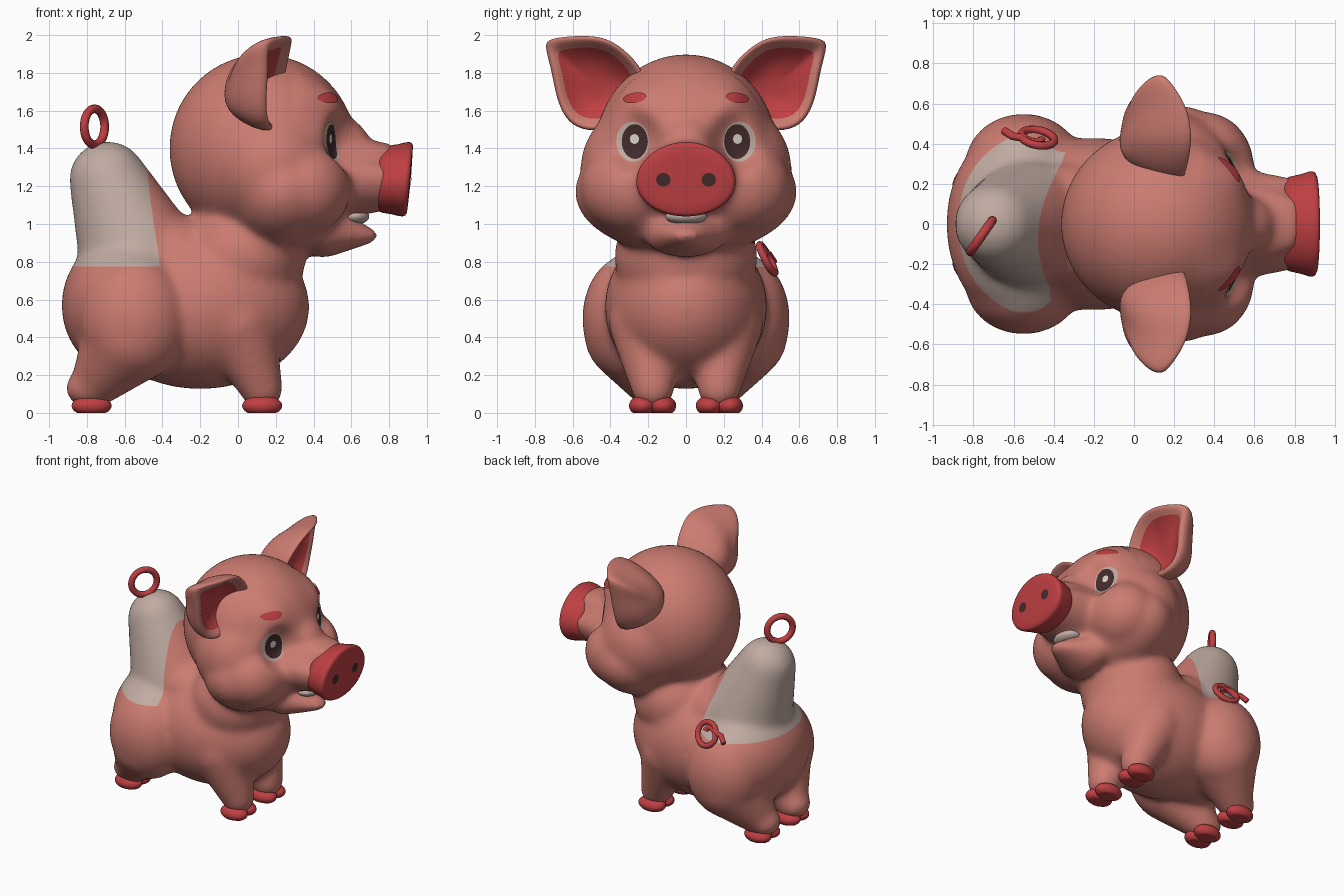
import bpy, bmesh, math
from mathutils import Matrix, Vector
from mathutils.bvhtree import BVHTree

if "Cube" in bpy.data.objects:
    bpy.data.objects.remove(bpy.data.objects["Cube"])


def mat(name, rgb):
    m = bpy.data.materials.new(name)
    m.diffuse_color = (*rgb, 1)
    m.use_nodes = True
    m.node_tree.nodes["Principled BSDF"].inputs["Base Color"].default_value = m.diffuse_color
    return m


PINK = mat("pink skin", (0.60, 0.20, 0.165))
RED = mat("red", (0.52, 0.05, 0.055))
CREAM = mat("cream", (0.53, 0.41, 0.36))
DARK = mat("dark brown", (0.055, 0.024, 0.024))
GLINT = mat("eye glint", (0.70, 0.64, 0.58))


def add(name, data, *mats):
    """Link a bmesh or a mesh as a smooth object."""
    if isinstance(data, bmesh.types.BMesh):
        bmesh.ops.recalc_face_normals(data, faces=data.faces)
        me = bpy.data.meshes.new(name)
        data.to_mesh(me)
        data.free()
    else:
        me = data
    me.polygons.foreach_set("use_smooth", [True] * len(me.polygons))
    for m in mats:
        me.materials.append(m)
    ob = bpy.data.objects.new(name, me)
    bpy.context.collection.objects.link(ob)
    return ob


def bake(ob):
    """Replace an object by its evaluated mesh and return that mesh."""
    bpy.context.view_layer.update()
    dg = bpy.context.evaluated_depsgraph_get()
    me = bpy.data.meshes.new_from_object(ob.evaluated_get(dg))
    bpy.data.objects.remove(ob)
    me.materials.clear()
    return me


def ball(bm, c, r):
    m = Matrix.Translation(c) @ Matrix.Diagonal((*r, 1))
    return bmesh.ops.create_icosphere(bm, subdivisions=4, radius=1, matrix=m)["verts"]


def limb(bm, p0, r0, p1, r1, wide=1.0, n=9):
    """Tapered limb as a chain of balls."""
    for i in range(n):
        t = i / (n - 1)
        r = r0 + (r1 - r0) * t
        ball(bm, Vector(p0).lerp(Vector(p1), t), (r, r * wide, r))


# Head, torso, hump and legs, fused into one skin
bm = bmesh.new()
ball(bm, (0.13, 0, 1.40), (0.495, 0.48, 0.50))         # skull
ball(bm, (0.18, 0, 1.30), (0.40, 0.56, 0.42))          # middle of the face
ball(bm, (0.24, 0, 1.17), (0.34, 0.59, 0.335))         # lower face
ball(bm, (0.50, 0, 1.42), (0.20, 0.17, 0.16))          # bridge of the nose
ball(bm, (-0.20, 0, 0.56), (0.58, 0.43, 0.435))        # torso
ball(bm, (0.02, 0, 0.83), (0.34, 0.38, 0.32))          # neck
ball(bm, (-0.56, 0, 0.57), (0.375, 0.50, 0.39))        # rump
ball(bm, (-0.35, 0, 0.85), (0.30, 0.30, 0.20))         # saddle
limb(bm, (-0.53, 0, 0.84), 0.315, (-0.69, 0, 1.235), 0.205, n=12)  # hump
limb(bm, (0.45, 0, 0.955), 0.135, (0.70, 0, 0.938), 0.042, 1.7)    # lower jaw
bmesh.ops.create_cone(bm, cap_ends=True, segments=48, radius1=0.27, radius2=0.20, depth=0.42,
                      matrix=Matrix.Translation((0.61, 0, 1.25)) @ Matrix.Diagonal((1, 1.12, 0.88, 1))
                      @ Matrix.Rotation(math.pi / 2, 4, 'Y'))  # muzzle
for s in (-1, 1):
    ball(bm, (0.35, s * 0.28, 1.19), (0.25, 0.28, 0.25))      # cheek
    ball(bm, (-0.55, s * 0.30, 0.50), (0.29, 0.25, 0.34))     # thigh
    ball(bm, (-0.80, s * 0.18, 0.13), (0.115, 0.12, 0.10))    # heel
    limb(bm, (-0.56, s * 0.28, 0.42), 0.26, (-0.77, s * 0.18, 0.14), 0.12)
    limb(bm, (-0.01, s * 0.205, 0.48), 0.205, (0.125, s * 0.175, 0.13), 0.115)
body = add("body", bm)
rm = body.modifiers.new("fuse", 'REMESH')
rm.mode, rm.voxel_size = 'VOXEL', 0.02
sm = body.modifiers.new("blend", 'SMOOTH')
sm.factor, sm.iterations = 0.5, 22
me = bake(body)
for v in me.vertices:                                  # brow bulges, then flat eye sockets
    if v.co.x > 0.3 and v.co.z > 1.2:
        y, z = abs(v.co.y) - 0.275, v.co.z
        v.co.x += 0.05 * math.exp(-(y * y + (z - 1.68) ** 2) / 0.014)
        w = math.exp(-((y / 0.13) ** 2 + ((z - 1.44) / 0.14) ** 2) ** 2)
        v.co.x += 0.9 * w * (0.475 - 0.25 * y - v.co.x)
bm = bmesh.new()                                       # cream hump patch, cut cleanly
bm.from_mesh(me)
cuts = [(Vector((0, 0, 0.775)), Vector((0, 0, 1))),
        (Vector((-0.385, 0, 0.82)), Vector((-1, 0.1, -0.19)).normalized())]
for co, no in cuts:
    bmesh.ops.bisect_plane(bm, geom=bm.verts[:] + bm.edges[:] + bm.faces[:], plane_co=co, plane_no=no, dist=1e-5)
for f in bm.faces:
    c = f.calc_center_median()
    f.material_index = int(all((c - co).dot(no) > 0 for co, no in cuts))
body = add("body", bm, PINK, CREAM)

# Red snout end: turned oval profile, leaning slightly forward
SEG = 48
bm = bmesh.new()
rings = []
for x, k in ((0.74, 0.84), (0.78, 0.91), (0.83, 0.95), (0.87, 1.0), (0.89, 1.01), (0.903, 0.98),
             (0.91, 0.92), (0.912, 0.7), (0.914, 0.3)):
    ring = []
    for i in range(SEG):
        a = 2 * math.pi * i / SEG
        dz = 0.195 * k * math.sin(a)
        y = 0.26 * k * math.cos(a) * (1 - 0.35 * dz)
        ring.append(bm.verts.new((x + 0.09 * dz, y, 1.237 + dz)))
    rings.append(ring)
for a, b in zip(rings, rings[1:]):
    for i in range(SEG):
        bm.faces.new((a[i], a[(i + 1) % SEG], b[(i + 1) % SEG], b[i]))
bm.faces.new(rings[0])
bm.faces.new(rings[-1])
snout = add("snout_end", bm, RED)


def tree(ob):
    b = bmesh.new()
    b.from_mesh(ob.data)
    t = BVHTree.FromBMesh(b)
    b.free()
    return t


def decal(name, target, y, z, ry, rz, lift, m, tilt=0.0):
    """Thin oval plate laid on a surface, projected from the front (+x)."""
    b = bmesh.new()

    def put(u, v):
        yy = y + u * ry * math.cos(tilt) - v * rz * math.sin(tilt)
        zz = z + u * ry * math.sin(tilt) + v * rz * math.cos(tilt)
        loc, nor, _, _ = target.ray_cast(Vector((2, yy, zz)), Vector((-1, 0, 0)))
        return b.verts.new(loc + nor * lift)
    prev = None
    for k in range(1, 6):
        ring = [put(k / 5 * math.cos(i * math.pi / 16), k / 5 * math.sin(i * math.pi / 16)) for i in range(32)]
        if prev:
            for i in range(32):
                j = (i + 1) % 32
                b.faces.new((prev[i], ring[i], ring[j], prev[j]))
        else:
            b.faces.new(ring)
        prev = ring
    ob = add(name, b, m)
    if sum(p.normal.x for p in ob.data.polygons) < 0:
        ob.data.flip_normals()


skin, disc = tree(body), tree(snout)
for s, side in ((-1, "right"), (1, "left")):
    # Eyes, brows and nostrils
    decal("eye_white_" + side, skin, s * 0.28, 1.435, 0.088, 0.108, 0.004, CREAM)
    decal("iris_" + side, skin, s * 0.268, 1.435, 0.070, 0.095, 0.007, DARK)
    decal("eye_glint_" + side, skin, s * 0.27, 1.45, 0.024, 0.026, 0.0095, GLINT)
    decal("brow_" + side, skin, s * 0.268, 1.665, 0.06, 0.026, 0.007, RED, -s * 0.15)
    decal("nostril_" + side, disc, s * 0.12, 1.235, 0.038, 0.036, 0.004, DARK)

    # Ear: shell of shrinking outlines, cupped towards the front
    outline = ((.20, 1.80), (.34, 1.945), (.45, 2.0), (.60, 2.0), (.73, 1.985), (.755, 1.95), (.715, 1.82),
               (.69, 1.66), (.63, 1.53), (.52, 1.485), (.40, 1.50), (.30, 1.55), (.22, 1.66))
    cy, cz, n = 0.48, 1.745, len(outline)
    bm = bmesh.new()
    rings = []
    for k, dx in ((.25, -.28), (.6, -.245), (.88, -.13), (1, -.03), (.98, .015), (.88, .01),
                  (.77, -.03), (.5, -.10), (.2, -.12)):
        ring = []
        for y, z in outline:
            yy, zz = cy + (y - cy) * k, cz + (z - cz) * k
            x = 0.27 + 0.22 * (zz - 1.95) - 1.9 * max(0, yy - 0.48) ** 2
            ring.append(bm.verts.new((x + dx * (1 - 0.9 * (yy - cy)), s * yy, zz)))
        rings.append(ring)
    for r, (a, b) in enumerate(zip(rings, rings[1:])):
        for i in range(n):
            f = bm.faces.new((a[i], a[(i + 1) % n], b[(i + 1) % n], b[i]))
            f.material_index = int(r >= 6)
    bm.faces.new(rings[0])
    bm.faces.new(rings[-1]).material_index = 1
    ear = add("ear_" + side, bm, PINK, RED)
    ear.modifiers.new("round", 'SUBSURF').levels = 2
    ear.modifiers["round"].render_levels = 2

    # Hooves: two flat-bottomed toes each
    for x, leg in ((0.128, "front"), (-0.775, "hind")):
        bm = bmesh.new()
        for t in (-1, 1):
            for v in ball(bm, (x, s * 0.177 + t * 0.052, 0.038), (0.106, 0.073, 0.055)):
                v.co.z = max(v.co.z, 0)
        add(f"{leg}_hoof_{side}", bm, RED)

# Teeth in the open mouth
bm = bmesh.new()
ball(bm, (0.61, 0, 1.04), (0.085, 0.11, 0.045))
add("teeth", bm, CREAM)


def tube(name, pts, r, cyclic=False):
    cu = bpy.data.curves.new(name, 'CURVE')
    cu.dimensions, cu.bevel_depth, cu.bevel_resolution, cu.use_fill_caps = '3D', r, 3, True
    sp = cu.splines.new('POLY')
    sp.points.add(len(pts) - 1)
    for p, q in zip(sp.points, pts):
        p.co = (*q, 1)
    sp.use_cyclic_u = cyclic
    ob = bpy.data.objects.new(name, cu)
    bpy.context.collection.objects.link(ob)
    add(name, bake(ob), RED)


# Ring on top of the hump
c, u = Vector((-0.76, -0.06, 1.515)), Vector((0.57, 0.82, 0))
tube("top_ring", [c + u * 0.095 * math.cos(a) + Vector((0, 0, 0.095 * math.sin(a)))
                  for a in (i * math.pi / 20 for i in range(40))], 0.023, True)

# Curly tail on the left hip: a short end, one loop, then inwards
c, u, v = Vector((-0.48, 0.43, 0.815)), Vector((0.98, -0.15, 0)), Vector((0, -0.45, 0.88))
path = [(-0.17, -0.02), (-0.13, 0.025)]
for i in range(41):
    a = math.radians(160 - 12 * i)
    r = 0.085 if i < 28 else 0.085 - 0.005 * (i - 28)
    path.append((r * math.cos(a), r * math.sin(a)))
tube("curly_tail", [c + u * p + v * q for p, q in path], 0.02)
